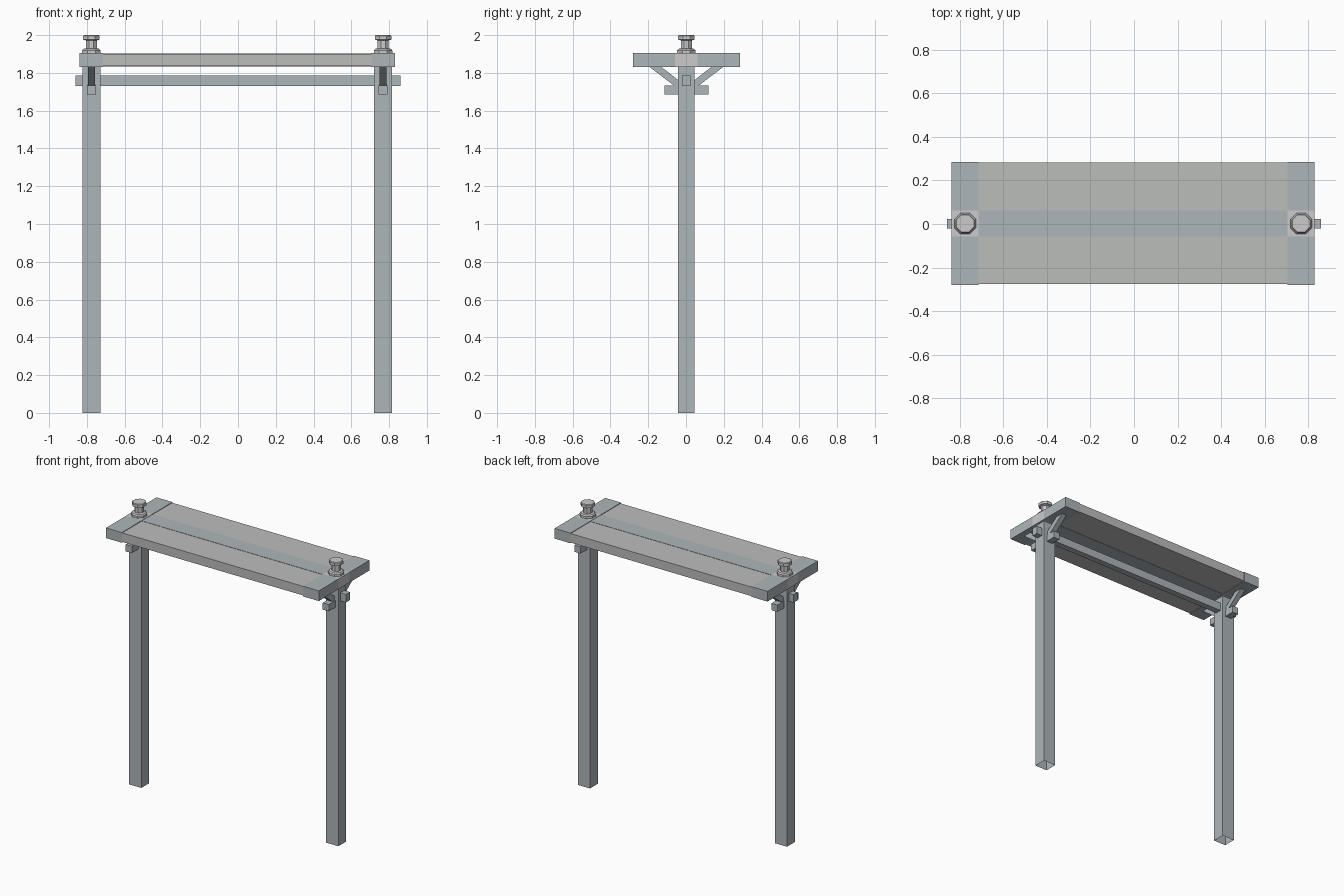
import bpy, bmesh, math
from mathutils import Matrix, Vector

if "Cube" in bpy.data.objects:
    bpy.data.objects.remove(bpy.data.objects["Cube"])

CX, CY, HALF = -0.004, 0.002, 0.772   # frame centre and half post spacing


def material(name, rgb):
    m = bpy.data.materials.new(name)
    m.diffuse_color = (*rgb, 1)
    m.use_nodes = True
    m.node_tree.nodes["Principled BSDF"].inputs["Base Color"].default_value = m.diffuse_color
    return m


FRAME = material("blue_grey_frame", (0.42, 0.47, 0.49))
PANEL = material("grey_panel", (0.50, 0.51, 0.50))
PALE = material("pale_fitting", (0.92, 0.95, 0.93))


def finish(bm, name, mat):
    bmesh.ops.recalc_face_normals(bm, faces=bm.faces[:])
    me = bpy.data.meshes.new(name)
    bm.to_mesh(me)
    bm.free()
    me.materials.append(mat)
    ob = bpy.data.objects.new(name, me)
    bpy.context.collection.objects.link(ob)
    return ob


def box(name, x, y, z, mat=FRAME, open_bottom=False):
    """Box from (min, max) ranges on each axis."""
    bm = bmesh.new()
    size = Vector((x[1] - x[0], y[1] - y[0], z[1] - z[0], 1))
    mid = Vector((sum(x) / 2, sum(y) / 2, sum(z) / 2))
    bmesh.ops.create_cube(bm, size=1, matrix=Matrix.Translation(mid) @ Matrix.Diagonal(size))
    bm.normal_update()
    if open_bottom:
        low = [f for f in bm.faces if f.normal.z < -0.9]
        bmesh.ops.delete(bm, geom=low, context='FACES_ONLY')
    return finish(bm, name, mat)


def around(c, h):
    return (c - h, c + h)


def extrude_x(name, profile, cx, width):
    """Extrude a y-z profile along x into a closed solid."""
    bm = bmesh.new()
    a, b = [[bm.verts.new((cx + d * width / 2, y, z)) for y, z in profile] for d in (-1, 1)]
    n = len(profile)
    bm.faces.new(a)
    bm.faces.new(b)
    for i in range(n):
        j = (i + 1) % n
        bm.faces.new((a[i], a[j], b[j], b[i]))
    return finish(bm, name, FRAME)


def lathe(name, profile, cx, cy, sides):
    """Stack of rings closed at the top and bottom."""
    bm = bmesh.new()
    rings = [[bm.verts.new((cx + r * math.cos(math.tau * (i + .5) / sides),
                            cy + r * math.sin(math.tau * (i + .5) / sides), z))
              for i in range(sides)] for r, z in profile]
    for a, b in zip(rings, rings[1:]):
        for i in range(sides):
            j = (i + 1) % sides
            bm.faces.new((a[i], a[j], b[j], b[i]))
    bm.faces.new(rings[0])
    bm.faces.new(rings[-1])
    return finish(bm, name, PALE)


FINIAL = [(0.053, 1.900), (0.053, 1.919), (0.046, 1.927), (0.031, 1.930),
          (0.031, 1.972), (0.047, 1.976), (0.047, 1.996), (0.043, 2.0)]
BRACE = [(0.200, 1.835), (0.137, 1.835), (0.030, 1.752), (0.030, 1.706)]

for side, s in (("left", -1), ("right", 1)):
    px = CX + s * HALF
    # post, open underneath
    box(side + "_post", around(px, 0.048), around(CY, 0.044), (0, 1.835), open_bottom=True)
    # pale square block on the post and the cross arms either side of it
    box(side + "_post_cap", around(px, 0.062), around(CY, 0.060), (1.832, 1.904), PALE)
    for end, t in (("front", -1), ("back", 1)):
        ys = sorted((CY + t * 0.060, CY + t * 0.283))
        box(f"{side}_{end}_cross_arm", around(px, 0.062), ys, (1.832, 1.904))
        # diagonal brace
        extrude_x(f"{side}_{end}_brace", [(CY + t * y, z) for y, z in BRACE], px, 0.038)
    # bracket through the post
    box(side + "_bracket", around(px, 0.024), around(CY, 0.117), (1.685, 1.733))
    # turned finial
    lathe(side + "_finial", FINIAL, px, CY, 8)

# roof centre beam and panels filling the frame
inner = (CX - HALF + 0.062, CX + HALF - 0.062)
box("centre_beam", inner, around(CY, 0.060), (1.834, 1.902))
box("front_panel", inner, (CY - 0.278, CY - 0.060), (1.836, 1.900), PANEL)
box("back_panel", inner, (CY + 0.060, CY + 0.281), (1.836, 1.900), PANEL)

# tie beam through both posts
box("tie_beam", (-0.86, 0.86), around(CY, 0.022), (1.730, 1.787))
